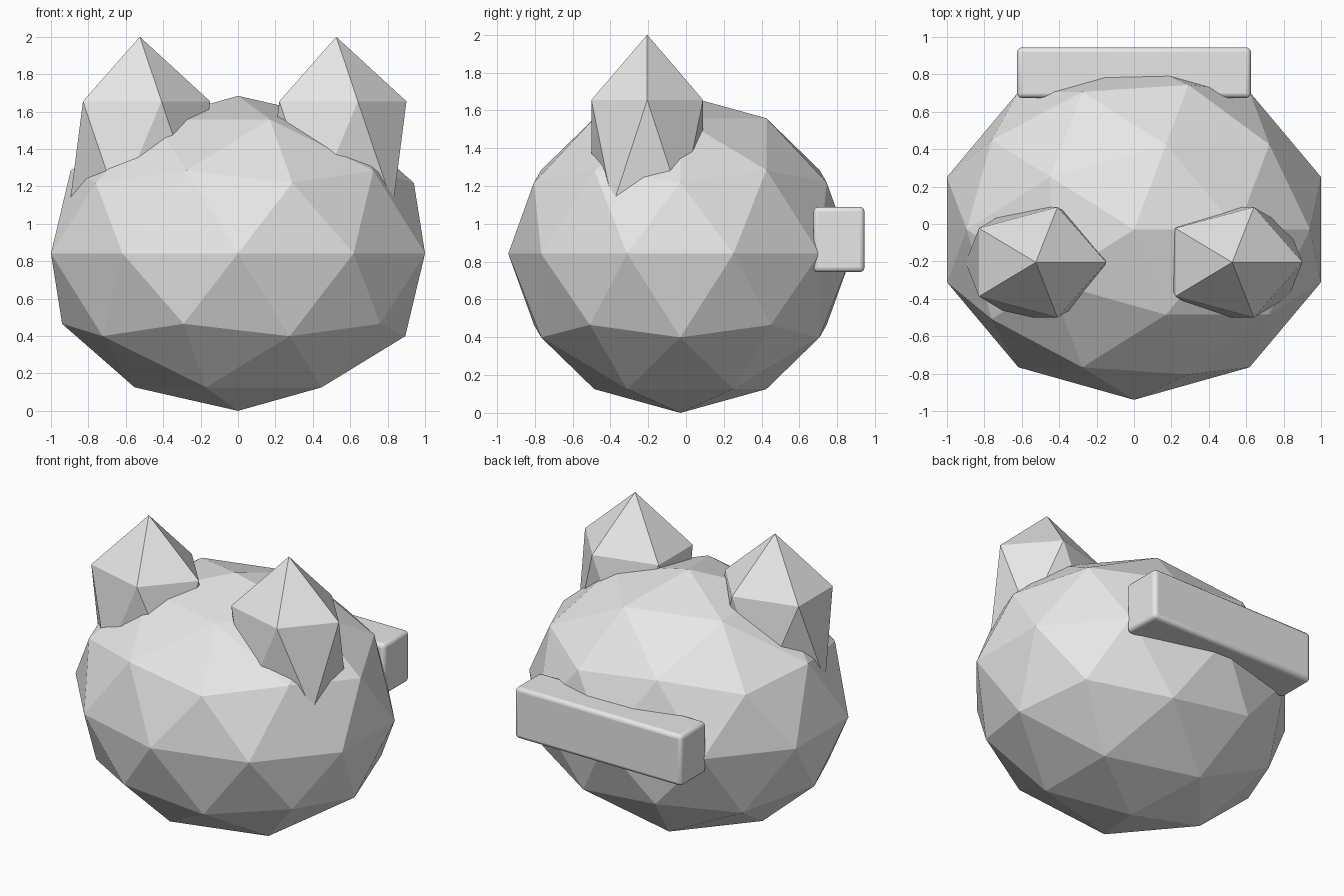
import bpy

if "Cube" in bpy.data.objects:
    bpy.data.objects.remove(bpy.data.objects["Cube"])

# One plain grey for everything
grey = bpy.data.materials.new("plain_grey")
grey.diffuse_color = (0.8, 0.8, 0.8, 1)
grey.use_nodes = True
grey.node_tree.nodes["Principled BSDF"].inputs["Base Color"].default_value = grey.diffuse_color


def finish(name, scale):
    ob = bpy.context.object
    ob.name = name
    ob.scale = scale
    bpy.ops.object.transform_apply(location=False, rotation=False, scale=True)
    ob.data.materials.append(grey)
    return ob


def faceted_ball(name, subdivisions, location, scale):
    bpy.ops.mesh.primitive_ico_sphere_add(
        subdivisions=subdivisions, radius=1, location=location)
    return finish(name, scale)


# Round faceted head
faceted_ball("head", 2, (0, -0.03, 0.842), (1.0515, 0.91, 0.842))

# Pointed ears, both turned the same way
for side, x in (("left", -0.525), ("right", 0.525)):
    faceted_ball(side + "_ear", 1, (x, -0.205, 1.376), (0.42, 0.347, 0.624))

# Rounded bar across the back
bpy.ops.mesh.primitive_cube_add(size=1, location=(0, 0.809, 0.917))
bar = finish("back_bar", (1.25, 0.27, 0.345))
bevel = bar.modifiers.new("rounded_edges", 'BEVEL')
bevel.width = 0.025
bevel.segments = 3
bpy.ops.object.shade_smooth_by_angle()
